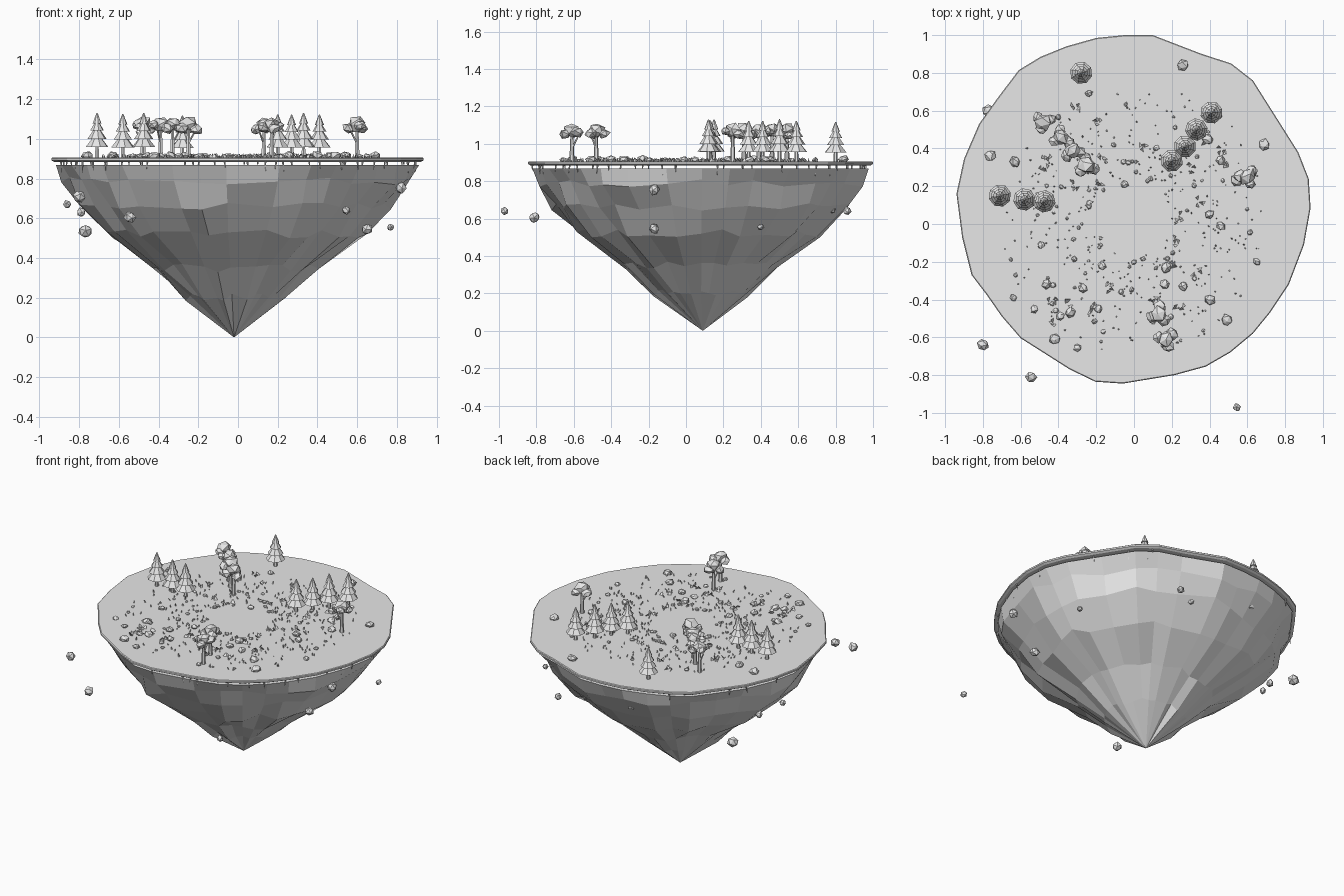
import bpy, bmesh, math, random
from mathutils import Matrix, Vector, Euler

if "Cube" in bpy.data.objects:
    bpy.data.objects.remove(bpy.data.objects["Cube"])

random.seed(7)
R = random.uniform
stone = bpy.data.materials.new("plain grey")
stone.diffuse_color = (0.8, 0.8, 0.8, 1)
stone.use_nodes = True
stone.node_tree.nodes["Principled BSDF"].inputs["Base Color"].default_value = stone.diffuse_color
TOP = 0.906          # height of the meadow
CX, CY = 0.0, 0.08   # middle of the island

OUTLINE = [(-.05, 1), (.1, 1), (.36, .9), (.515, .85), (.63, .76), (.75, .57), (.87, .38),
           (.925, .24), (.935, .085), (.9, -.11), (.82, -.32), (.72, -.47), (.63, -.58),
           (.51, -.68), (.38, -.755), (.215, -.8), (-.06, -.845), (-.205, -.835),
           (-.34, -.77), (-.6, -.605), (-.7, -.49), (-.78, -.375), (-.86, -.27),
           (-.91, -.07), (-.94, .16), (-.9, .345), (-.82, .53), (-.72, .67),
           (-.61, .815), (-.495, .885), (-.36, .94), (-.2, .985)]


def finish(bm, name):
    bmesh.ops.recalc_face_normals(bm, faces=bm.faces[:])
    me = bpy.data.meshes.new(name)
    bm.to_mesh(me)
    bm.free()
    me.materials.append(stone)
    ob = bpy.data.objects.new(name, me)
    bpy.context.collection.objects.link(ob)
    return ob


def loft(bm, rings, apex=None):
    """Skin closed rings of points, capped, optionally ending in a point."""
    vs = [[bm.verts.new(p) for p in ring] for ring in rings]
    n = len(vs[0])
    for a, b in zip(vs, vs[1:]):
        for i in range(n):
            j = (i + 1) % n
            bm.faces.new((a[i], a[j], b[j], b[i]))
    bm.faces.new(vs[0])
    if apex:
        tip = bm.verts.new(apex)
        for i in range(n):
            bm.faces.new((vs[-1][i], vs[-1][(i + 1) % n], tip))
    else:
        bm.faces.new(vs[-1][::-1])


def ring(f, z):
    return [(CX + (x - CX) * f, CY + (y - CY) * f, z) for x, y in OUTLINE]


def cone(bm, loc, r1, r2, h, sides=8, rot=(0, 0, 0)):
    """Cone standing with its base at loc."""
    m = Matrix.Translation(loc) @ Euler(rot).to_matrix().to_4x4() @ Matrix.Translation((0, 0, h / 2))
    bmesh.ops.create_cone(bm, cap_ends=True, segments=sides, radius1=r1, radius2=r2, depth=h, matrix=m)


def lump(bm, loc, r, squash=1.0, jitter=0.18):
    """Irregular faceted stone or leaf clump."""
    spin = Euler((R(0, 6), R(0, 6), R(0, 6))).to_matrix().to_4x4()
    m = Matrix.Translation(loc) @ Matrix.Diagonal((1, 1, squash, 1)) @ spin
    new = bmesh.ops.create_icosphere(bm, subdivisions=1, radius=r, matrix=m)["verts"]
    for v in new:
        v.co = Vector(loc) + (v.co - Vector(loc)) * (1 + R(-jitter, jitter))


# Meadow slab
bm = bmesh.new()
loft(bm, [ring(0.995, TOP), ring(1, 0.902), ring(1, 0.892), ring(0.985, 0.884)])
finish(bm, "meadow_slab")

# Faceted hanging rock
bm = bmesh.new()
rings = [ring(0.975, 0.868)]
for z, f in [(.79, .93), (.66, .845), (.52, .70), (.35, .45), (.2, .27)]:
    pts = []
    for x, y, _ in ring(1, 0):
        k = f * (1 + R(-.035, .035))
        pts.append((CX + (x - CX) * k - .02 * (1 - f), CY + (y - CY) * k, z + R(-.022, .022)))
    rings.append(pts)
loft(bm, rings, apex=(-.02, .09, 0))
finish(bm, "hanging_rock")

# Roots under the rim
bm = bmesh.new()
for i in range(44):
    x, y = OUTLINE[i * 3 % 32]
    x2, y2 = OUTLINE[(i * 3 + 1) % 32]
    t, f = R(0, 1), R(.94, .985)
    cone(bm, (CX + (x + (x2 - x) * t - CX) * f, CY + (y + (y2 - y) * t - CY) * f, .89),
         .006, .001, R(.025, .065), 5, (math.pi + R(-.15, .15), R(-.15, .15), 0))
finish(bm, "rim_roots")

# Pine trees
PINES = [(-.28, .8), (.41, .59), (.33, .5), (.27, .41), (.2, .335),
         (-.71, .15), (-.58, .13), (-.475, .12)]
for i, (x, y) in enumerate(PINES):
    bm = bmesh.new()
    s = R(.97, 1.05)
    cone(bm, (x, y, TOP - .004), .012, .009, .07, 6)
    for z, r, h in [(.05, .06, .065), (.09, .049, .06), (.13, .036, .052), (.165, .023, .052)]:
        cone(bm, (x, y, TOP + z * s), r, r * .12, h * s, 8, (0, 0, R(0, 1)))
    finish(bm, f"pine_tree_{i + 1}")

# Leafy trees: trunk, side branch and clumps
LEAFY = [(-.48, .54), (-.39, .46), (-.33, .39), (-.25, .31), (.6, .25), (.13, -.48), (.17, -.61)]
for i, (x, y) in enumerate(LEAFY):
    bm = bmesh.new()
    cone(bm, (x, y, TOP - .004), .014, .008, .145, 6)
    a = R(0, 6.28)
    cone(bm, (x, y, TOP + .07), .006, .004, .07, 5, (.5, 0, a))
    lump(bm, (x, y, TOP + .168), .046, .85)
    for k in range(3):
        b = a + k * 2.09
        lump(bm, (x + .04 * math.cos(b), y + .04 * math.sin(b), TOP + .15 + R(-.012, .015)),
             R(.028, .036), .8)
    finish(bm, f"leafy_tree_{i + 1}")

# Boulders on the meadow: x, y, radius
BOULDERS = [(.26, .84, .03), (-.24, .69, .02), (.69, .42, .03), (-.76, .36, .03),
            (-.63, .33, .03), (.39, .45, .03), (.46, .34, .025), (-.05, .21, .02),
            (.4, .05, .025), (.46, -.01, .025), (.65, -.2, .02), (.4, -.4, .03),
            (.49, -.51, .03), (.17, -.23, .03), (-.17, -.22, .022), (.26, -.33, .025),
            (.16, -.32, .025), (-.39, -.49, .022), (-.42, -.61, .03), (-.3, -.655, .02),
            (-.19, -.45, .022), (-.49, -.11, .02), (-.46, -.32, .025), (-.27, -.34, .025),
            (-.64, -.39, .018), (.54, .23, .03), (-.53, -.45, .02), (-.34, -.47, .028)]
bm = bmesh.new()
for x, y, r in BOULDERS:
    lump(bm, (x, y, TOP + r * .35), r * 1.05, .7)
finish(bm, "boulders")


def meadow_spot():
    """Random place in the littered ring of the meadow."""
    a, d = R(0, 2 * math.pi), R(.2, .72)
    return d * math.cos(a), .03 + d * math.sin(a)


# Pebbles, twigs and grass tufts
pebbles, bits, tufts = bmesh.new(), bmesh.new(), bmesh.new()
for i in range(75):
    x, y = meadow_spot()
    r = R(.008, .017)
    lump(pebbles, (x, y, TOP + r * .3), r, .8)
for i in range(330):
    x, y = meadow_spot()
    cone(bits, (x, y, TOP - .002), R(.003, .006), .001, R(.01, .024), 4, (R(-.4, .4), R(-.4, .4), R(0, 3)))
for i in range(26):
    x, y = meadow_spot()
    for k in range(4):
        px, py, a = x + R(-.025, .025), y + R(-.025, .025), R(0, 6.28)
        dx, dy = .014 * math.cos(a), .014 * math.sin(a)
        tufts.faces.new([tufts.verts.new(p) for p in (
            (px - dx, py - dy, TOP), (px + dx, py + dy, TOP), (px - dy, py + dx, TOP + .02))])
finish(pebbles, "pebbles")
finish(bits, "ground_sprigs")
finish(tufts, "grass_tufts")

# Loose rocks floating around the island: x, y, z, radius
FLOATING = [(.545, -.97, .64, .021), (-.545, -.81, .605, .03), (-.8, -.64, .71, .032),
            (.82, -.17, .755, .031), (.65, -.17, .545, .03), (.77, .4, .555, .019),
            (.465, -.49, .67, .018), (-.77, .6, .535, .036), (-.79, .35, .63, .025),
            (-.86, .2, .67, .022), (.2, .78, .65, .022), (-.2, .86, .73, .03), (.35, .86, .64, .024)]
for i, (x, y, z, r) in enumerate(FLOATING):
    bm = bmesh.new()
    lump(bm, (x, y, z), r, 1, .12)
    finish(bm, f"floating_rock_{i + 1}")
